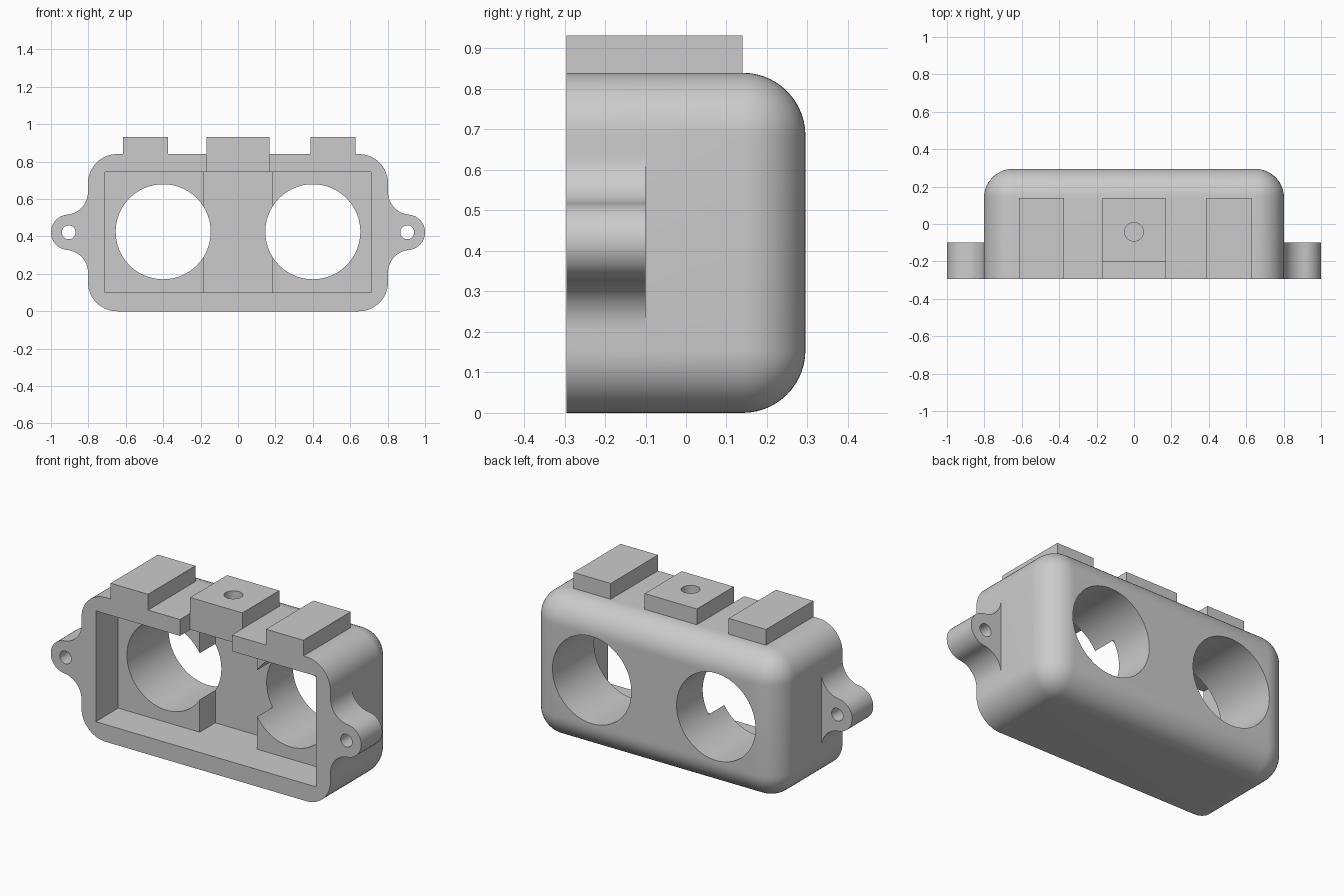
import bpy, bmesh, math
from mathutils import Matrix, Vector

if "Cube" in bpy.data.objects:
    bpy.data.objects.remove(bpy.data.objects["Cube"], do_unlink=True)

grey = bpy.data.materials.new("plain grey")
grey.use_nodes = True
grey.diffuse_color = (0.6, 0.6, 0.6, 1)
grey.node_tree.nodes["Principled BSDF"].inputs["Base Color"].default_value = grey.diffuse_color

FRONT, BACK = -0.295, 0.295
WIDTH, HEIGHT, ROUND = 0.802, 0.84, 0.155
MID_Z, HOLE_X, HOLE_R = 0.425, 0.4, 0.254
EAR_X, EAR_R, EAR_BACK, FILLET = 0.905, 0.095, -0.1, 0.122
WALL_TOP, FLOOR, POCKET_FLOOR = 0.745, -0.088, 0.055


def finish(name, bm):
    bmesh.ops.recalc_face_normals(bm, faces=bm.faces)
    mesh = bpy.data.meshes.new(name)
    bm.to_mesh(mesh)
    bm.free()
    mesh.materials.append(grey)
    obj = bpy.data.objects.new(name, mesh)
    bpy.context.collection.objects.link(obj)
    return obj


def box_bm(x, y, z):
    bm = bmesh.new()
    bmesh.ops.create_cube(bm, size=1)
    for v in bm.verts:
        v.co = Vector([r[0] if c < 0 else r[1] for c, r in zip(v.co, (x, y, z))])
    return bm


def box(name, x, y, z):
    return finish(name, box_bm(x, y, z))


def rod(name, centre, radius, length, axis, sides=64):
    bm = bmesh.new()
    turn = Matrix.Rotation(math.pi / 2, 4, "X") if axis == "Y" else Matrix()
    bmesh.ops.create_cone(bm, cap_ends=True, segments=sides, radius1=radius, radius2=radius,
                          depth=length, matrix=Matrix.Translation(centre) @ turn)
    return finish(name, bm)


def arc(cx, cz, r, start, end, steps):
    return [(cx + r * math.cos(a), cz + r * math.sin(a))
            for a in (start + (end - start) * i / steps for i in range(steps + 1))]


def ear(name, side):
    # round lug blended into the wall by two tangent fillets
    rise = math.sqrt((FILLET + EAR_R) ** 2 - (WIDTH + FILLET - EAR_X) ** 2)
    tilt = math.atan2(rise, WIDTH + FILLET - EAR_X)
    upper = arc(WIDTH + FILLET, rise, FILLET, math.pi, math.pi + tilt, 14)
    tip = arc(EAR_X, 0, EAR_R, tilt, -tilt, 24)[1:-1]
    lower = [(x, -z) for x, z in reversed(upper)]
    root = [(WIDTH - 0.05, -rise), (WIDTH - 0.05, rise)]
    bm = bmesh.new()
    ring = [bm.verts.new((side * x, FRONT, MID_Z - 0.003 + z)) for x, z in upper + tip + lower + root]
    face = bm.faces.new(ring)
    grown = bmesh.ops.extrude_face_region(bm, geom=[face])["geom"]
    for v in grown:
        if isinstance(v, bmesh.types.BMVert):
            v.co.y = EAR_BACK
    return finish(name, bm)


# housing: rounded everywhere except the flat front rim
bm = box_bm((-WIDTH, WIDTH), (FRONT, BACK), (0, HEIGHT))
soft = [e for e in bm.edges if any(v.co.y > 0 for v in e.verts)]
bmesh.ops.bevel(bm, geom=soft, offset=ROUND, segments=14, profile=0.5, affect="EDGES")
housing = finish("housing", bm)

# parts joined to the housing
added = [ear("left_ear", 1), ear("right_ear", -1)]
for name, x in (("right_tab", (-0.614, -0.373)), ("middle_tab", (-0.168, 0.168)),
                ("left_tab", (0.387, 0.628))):
    added.append(box(name, x, (FRONT, 0.14), (0.8, 0.932)))

# openings: front tray, deep centre pocket, notch, bores and screw holes
cut = [box("tray_cutter", (-0.71, 0.71), (FRONT - 0.1, FLOOR), (0.1, WALL_TOP)),
       box("pocket_cutter", (-0.185, 0.185), (FRONT - 0.2, POCKET_FLOOR), (0.1, WALL_TOP)),
       box("notch_cutter", (-0.168, 0.168), (FRONT - 0.1, -0.2), (0.7, 1.1)),
       rod("tab_hole_cutter", (0, -0.042, 0.85), 0.05, 0.4, "Z", 32)]
for side in (-1, 1):
    cut.append(rod("bore_cutter", (side * HOLE_X, 0, MID_Z), HOLE_R, 2, "Y", 96))
    cut.append(rod("ear_hole_cutter", (side * EAR_X, 0, MID_Z - 0.003), 0.037, 2, "Y", 32))

for operation, parts in (("UNION", added), ("DIFFERENCE", cut)):
    for part in parts:
        mod = housing.modifiers.new(part.name, "BOOLEAN")
        mod.operation, mod.object, mod.solver = operation, part, "EXACT"

# apply the booleans and drop the helpers
graph = bpy.context.evaluated_depsgraph_get()
result = bpy.data.meshes.new_from_object(housing.evaluated_get(graph))
housing.modifiers.clear()
housing.data = result
for part in added + cut:
    bpy.data.objects.remove(part, do_unlink=True)

bpy.ops.object.select_all(action="DESELECT")
housing.select_set(True)
bpy.context.view_layer.objects.active = housing
bpy.ops.object.shade_smooth_by_angle(angle=math.radians(30))
